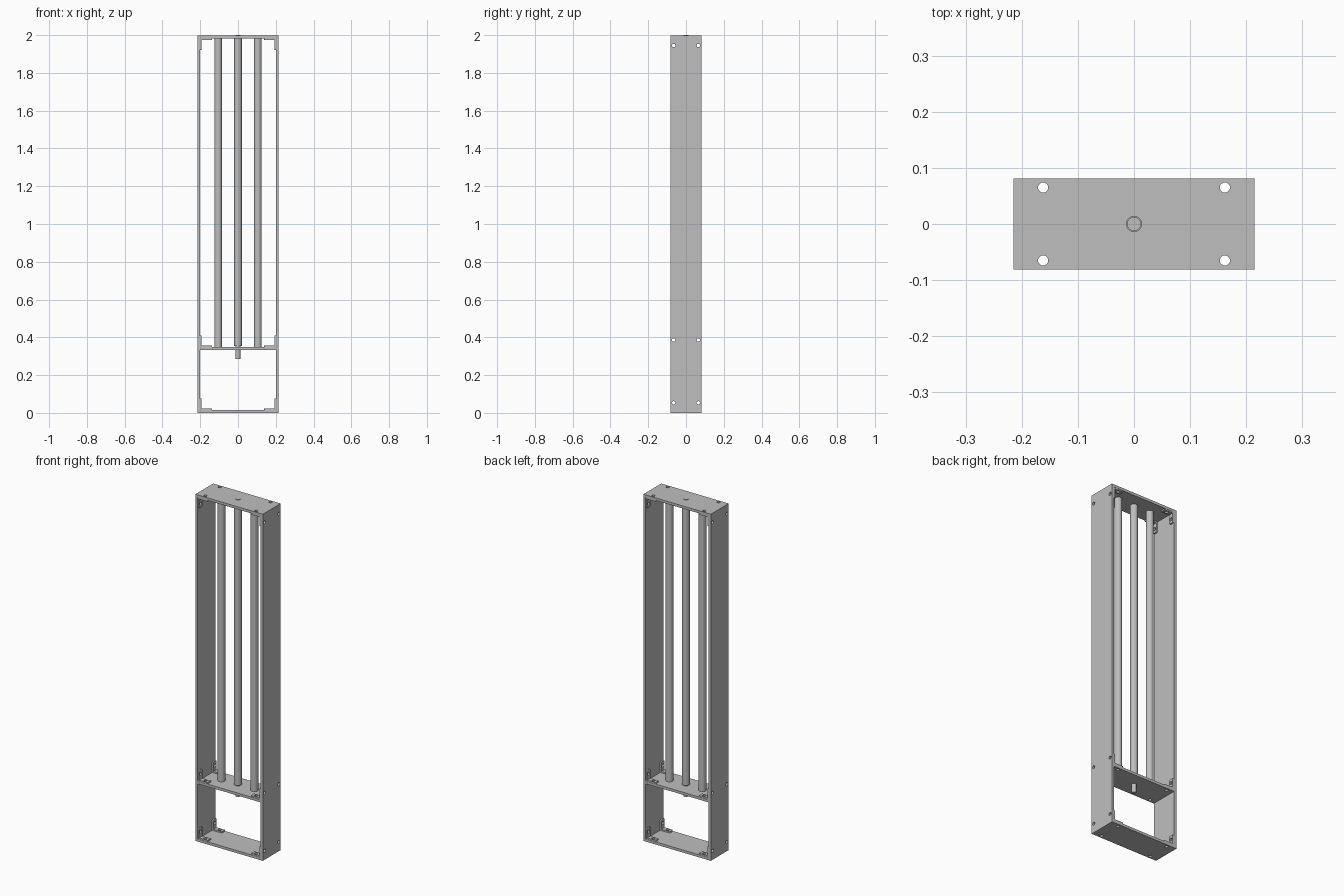
import bpy
import bmesh
from mathutils import Matrix, Vector

cube = bpy.data.objects.get("Cube")
if cube:
    bpy.data.objects.remove(cube)

HALF_W, HALF_D, TOP = 0.215, 0.081, 1.998   # outer frame
WALL = 0.015
IN_X = HALF_W - WALL                         # inner face of the side walls
SHELF = 0.348                                # top face of the shelf
HOLE_IN, HOLE_Y, HOLE_R = 0.038, 0.065, 0.009
PIN_R = 0.0125

grey = bpy.data.materials.new("plain grey")
grey.use_nodes = True
grey.diffuse_color = (0.52, 0.52, 0.52, 1)
grey.node_tree.nodes["Principled BSDF"].inputs["Base Color"].default_value = grey.diffuse_color


def make(name, bm):
    mesh = bpy.data.meshes.new(name)
    bm.normal_update()
    bm.to_mesh(mesh)
    bm.free()
    mesh.materials.append(grey)
    obj = bpy.data.objects.new(name, mesh)
    bpy.context.collection.objects.link(obj)
    return obj


def add_box(bm, low, high):
    low, high = Vector(low), Vector(high)
    m = Matrix.Translation((low + high) / 2) @ Matrix.Diagonal((high - low).to_4d())
    bmesh.ops.create_cube(bm, size=1, matrix=m)


def add_cylinder(bm, start, end, radius, sides=24):
    start, end = Vector(start), Vector(end)
    axis = end - start
    turn = axis.to_track_quat("Z", "Y").to_matrix().to_4x4()
    bmesh.ops.create_cone(bm, cap_ends=True, segments=sides, radius1=radius, radius2=radius,
                          depth=axis.length, matrix=Matrix.Translation((start + end) / 2) @ turn)


def smooth(obj):
    bpy.ops.object.select_all(action="DESELECT")
    obj.select_set(True)
    bpy.context.view_layer.objects.active = obj
    bpy.ops.object.shade_smooth_by_angle(angle=0.6)


def cut(obj, bm):
    """Subtract the cutter from the object, then remove the cutter."""
    cutter = make("cutter", bm)
    cutter.hide_render = True
    mod = obj.modifiers.new("cut", "BOOLEAN")
    mod.operation, mod.solver, mod.object = "DIFFERENCE", "EXACT", cutter
    bpy.context.view_layer.objects.active = obj
    bpy.ops.object.modifier_apply(modifier=mod.name)
    bpy.data.objects.remove(cutter)


# Corner brackets: (height of the plate face they sit on, direction of the upright arm)
corners = [(WALL, 1), (SHELF, 1), (TOP - WALL, -1)]

# Frame: a solid block with two openings
bm = bmesh.new()
add_box(bm, (-HALF_W, -HALF_D, 0), (HALF_W, HALF_D, TOP))
frame = make("frame", bm)
bm = bmesh.new()
add_box(bm, (-IN_X, -1, WALL), (IN_X, 1, SHELF - WALL))
add_box(bm, (-IN_X, -1, SHELF), (IN_X, 1, TOP - WALL))
cut(frame, bm)

# Screw holes through the side walls and plates, plus the pivot hole
bm = bmesh.new()
for y in (-HOLE_Y, HOLE_Y):
    for z, up in corners:
        hz = z + up * HOLE_IN
        add_cylinder(bm, (-1, y, hz), (1, y, hz), HOLE_R)
    for side in (-1, 1):
        x = side * (IN_X - HOLE_IN)
        add_cylinder(bm, (x, y, -1), (x, y, 3), HOLE_R)
add_cylinder(bm, (0, 0, 0.2), (0, 0, 3), PIN_R + 0.001)
cut(frame, bm)
smooth(frame)


def bracket(name, side, y, z, up):
    """L-shaped corner bracket with one screw hole in each arm."""
    arm, thick, half = 0.062, 0.008, 0.0145
    outline = [(0, 0), (arm, 0), (arm, thick), (thick, thick), (thick, arm), (0, arm)]
    bm = bmesh.new()
    face = bm.faces.new([bm.verts.new((side * (IN_X - a), y - half, z + up * b)) for a, b in outline])
    new = bmesh.ops.extrude_face_region(bm, geom=[face])["geom"]
    bmesh.ops.translate(bm, vec=(0, 2 * half, 0),
                        verts=[v for v in new if isinstance(v, bmesh.types.BMVert)])
    # Round the corners at the arm ends
    ends = []
    for e in bm.edges:
        a, b = ((side * (IN_X - v.co.x), up * (v.co.z - z)) for v in e.verts)
        across = abs(e.verts[0].co.y - e.verts[1].co.y) < 0.001
        short = e.calc_length() < 2 * thick
        if across and short and max(a[0], b[0], a[1], b[1]) > arm - 0.001:
            ends.append(e)
    bmesh.ops.bevel(bm, geom=ends, offset=0.006, segments=4, profile=0.5, affect="EDGES")
    bmesh.ops.recalc_face_normals(bm, faces=bm.faces[:])
    obj = make(name, bm)
    holes = bmesh.new()
    x, hz = side * (IN_X - HOLE_IN), z + up * HOLE_IN
    add_cylinder(holes, (x, y, z - 0.02), (x, y, z + 0.02), HOLE_R)
    add_cylinder(holes, (side * (IN_X - 0.02), y, hz), (side * (IN_X + 0.02), y, hz), HOLE_R)
    cut(obj, holes)
    smooth(obj)


for level, (z, up) in zip(("bottom", "shelf", "top"), corners):
    for side, hand in ((-1, "right"), (1, "left")):
        for y, end in ((-HOLE_Y, "front"), (HOLE_Y, "back")):
            bracket(f"{level}_bracket_{end}_{hand}", side, y, z, up)

# Fixed outer rods
for side, hand in ((-1, "right"), (1, "left")):
    bm = bmesh.new()
    x = side * 0.105
    add_cylinder(bm, (x, 0, SHELF), (x, 0, TOP - WALL), 0.02, 48)
    smooth(make(f"{hand}_rod", bm))

# Centre rod with its pivot pin through the shelf and top plate
bm = bmesh.new()
add_cylinder(bm, (0, 0, 0.354), (0, 0, TOP - WALL - 0.002), 0.02, 48)
smooth(make("centre_rod", bm))
for name, low, high in (("lower_pin", 0.285, 0.354), ("upper_pin", TOP - WALL - 0.002, 2)):
    bm = bmesh.new()
    add_cylinder(bm, (0, 0, low), (0, 0, high), PIN_R, 32)
    smooth(make(name, bm))
